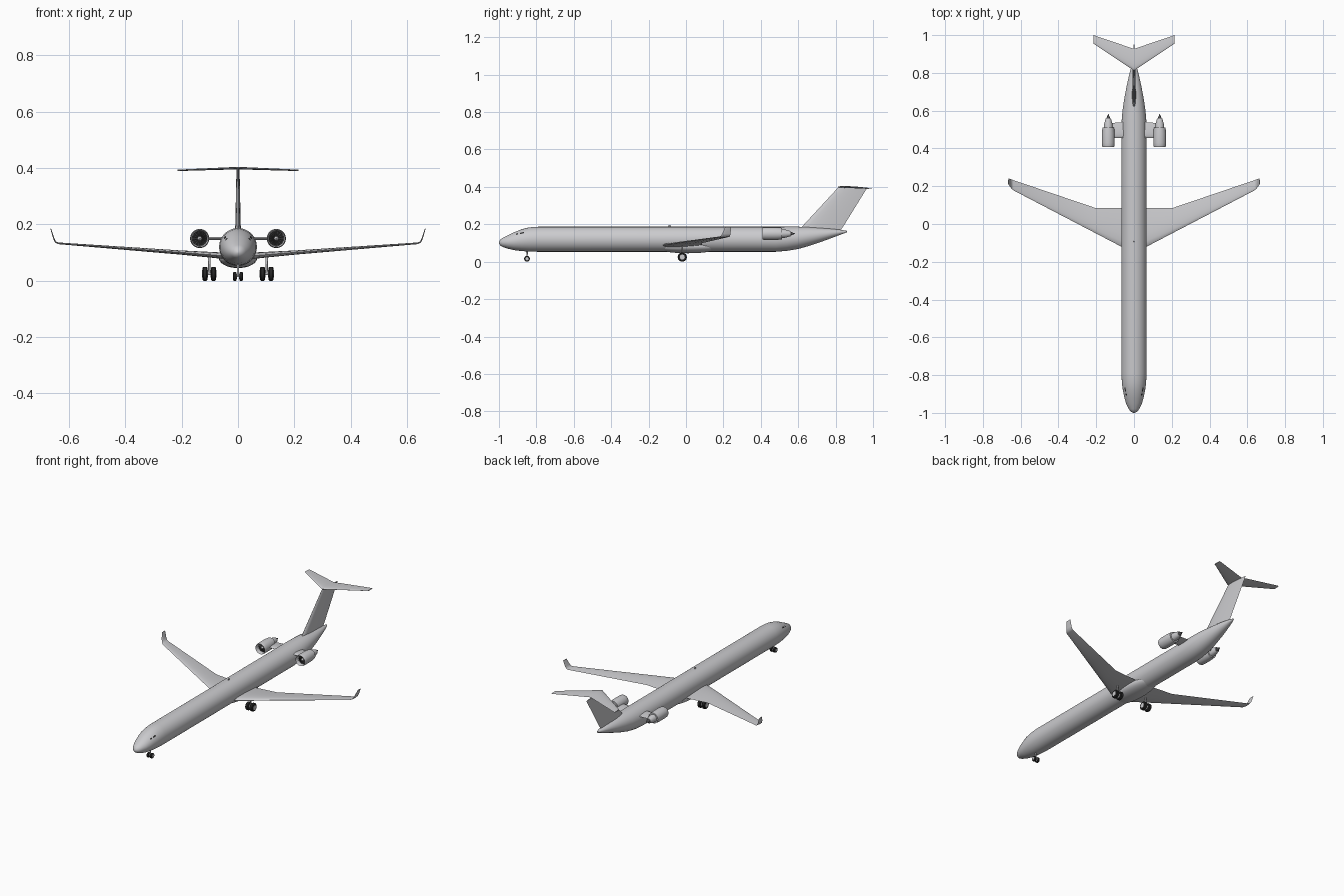
import bpy, bmesh, math
from mathutils import Vector

cube = bpy.data.objects.get("Cube")
if cube:
    bpy.data.objects.remove(cube, do_unlink=True)


def material(name, *rgb):
    m = bpy.data.materials.new(name)
    m.use_nodes = True
    m.diffuse_color = (*rgb, 1)
    m.node_tree.nodes["Principled BSDF"].inputs["Base Color"].default_value = (*rgb, 1)
    return m


GREY = material("body grey", 0.60, 0.60, 0.62)
BLACK = material("tyre black", 0.02, 0.02, 0.02)
DARK = material("dark metal", 0.08, 0.08, 0.085)


def finish(name, bm, mat, mirror=False, angle=35):
    bmesh.ops.recalc_face_normals(bm, faces=bm.faces)
    me = bpy.data.meshes.new(name)
    bm.to_mesh(me)
    bm.free()
    me.materials.append(mat)
    me.shade_smooth()
    me.set_sharp_from_angle(angle=math.radians(angle))
    ob = bpy.data.objects.new(name, me)
    bpy.context.collection.objects.link(ob)
    if mirror:
        mod = ob.modifiers.new("mirror", 'MIRROR')
        mod.merge_threshold = 0.0005
    return ob


def loft(bm, rings, cap_start=True, cap_end=True):
    loops = [[bm.verts.new(p) for p in ring] for ring in rings]
    n = len(loops[0])
    for a, b in zip(loops, loops[1:]):
        for i in range(n):
            bm.faces.new((a[i], a[(i + 1) % n], b[(i + 1) % n], b[i]))
    if cap_start:
        bm.faces.new(loops[0])
    if cap_end:
        bm.faces.new(loops[-1])


def circle(axis, centre, along, r, n):
    pts = []
    for i in range(n):
        t = math.tau * i / n
        c, s = r * math.cos(t), r * math.sin(t)
        local = {'X': (along, c, s), 'Y': (c, along, s), 'Z': (c, s, along)}[axis]
        pts.append(Vector(centre) + Vector(local))
    return pts


# Turned part: profile is a list of (distance along axis, radius)
def turned(name, axis, centre, profile, mat, mirror=True, n=24):
    bm = bmesh.new()
    loft(bm, [circle(axis, centre, a, r, n) for a, r in profile])
    return finish(name, bm, mat, mirror)


# Wing-like part: stations are (leading edge, trailing edge, thickness, up direction)
def airfoil(name, stations, mat, mirror, cap_start):
    steps = [(1 - math.cos(math.pi * i / 8)) / 2 for i in range(9)]
    half = [(u, 1.48 * math.sqrt(u) - 0.63 * u - 1.76 * u**2 + 1.42 * u**3 - 0.51 * u**4)
            for u in steps]
    section = [(u, h) for u, h in half] + [(u, -h) for u, h in half[-2:0:-1]]
    rings = []
    for le, te, thick, up in stations:
        le, te, up = Vector(le), Vector(te), Vector(up).normalized()
        rings.append([le.lerp(te, u) + up * h * thick for u, h in section])
    bm = bmesh.new()
    loft(bm, rings, cap_start)
    return finish(name, bm, mat, mirror, 50)


# Fuselage: (y, half width, bottom z, top z)
HULL = [(-1.0, .003, .098, .104), (-.993, .017, .086, .118), (-.98, .028, .079, .127),
        (-.95, .042, .069, .142), (-.92, .051, .062, .157), (-.88, .059, .057, .173),
        (-.84, .064, .054, .183), (-.79, .067, .053, .187), (.48, .067, .053, .187),
        (.54, .066, .058, .187), (.60, .061, .068, .187), (.66, .052, .085, .185),
        (.72, .041, .105, .181), (.78, .028, .127, .176), (.83, .015, .146, .170),
        (.86, .004, .157, .165)]


def hull_point(y, angle, lift=0):
    for a, b in zip(HULL, HULL[1:]):
        if a[0] <= y <= b[0]:
            t = (y - a[0]) / (b[0] - a[0])
            w, lo, hi = (p + (q - p) * t for p, q in zip(a[1:], b[1:]))
            return Vector(((w + lift) * math.cos(angle), y,
                           (lo + hi) / 2 + ((hi - lo) / 2 + lift) * math.sin(angle)))


bm = bmesh.new()
loft(bm, [[hull_point(s[0], math.tau * i / 48) for i in range(48)] for s in HULL])
finish("fuselage", bm, GREY)

# Cockpit windows
bm = bmesh.new()
for y0, y1, low, high in [(-.908, -.897, 38, 47), (-.888, -.866, 36, 44)]:
    corners = [(y0, low), (y1, low), (y1, high), (y0, high)]
    bm.faces.new([bm.verts.new(hull_point(y, math.radians(a), .0015)) for y, a in corners])
finish("cockpit_windows", bm, BLACK, True)

# Belly fairing
bm = bmesh.new()
bmesh.ops.create_uvsphere(bm, u_segments=32, v_segments=16, radius=1)
for v in bm.verts:
    v.co = Vector((v.co.x * .068, v.co.y * .18 + .01, v.co.z * .036 + .081))
finish("belly_fairing", bm, GREY, angle=60)

# Wings with upturned tips
UP = (0, 0, 1)
airfoil("wings", [
    ((0, -.155, .084), (0, .085, .084), .024, UP),
    ((.067, -.12, .090), (.067, .085, .090), .022, UP),
    ((.205, -.048, .101), (.205, .085, .099), .015, UP),
    ((.638, .178, .133), (.638, .232, .133), .006, UP),
    ((.648, .187, .138), (.648, .236, .138), .005, (-1, 0, 1)),
    ((.654, .194, .150), (.654, .238, .150), .004, (-1, 0, .3)),
    ((.665, .210, .186), (.665, .242, .186), .003, (-1, 0, .3))], GREY, True, False)

# Tail fin and high tailplane
SIDE = (1, 0, 0)
airfoil("tail_fin", [
    ((0, .585, .15), (0, .815, .15), .022, SIDE),
    ((0, .62, .187), (0, .84, .187), .020, SIDE),
    ((0, .815, .398), (0, .967, .392), .011, SIDE)], GREY, False, True)
airfoil("tailplane", [
    ((0, .812, .400), (0, .927, .400), .009, UP),
    ((.215, .955, .392), (.215, 1.0, .392), .005, UP)], GREY, True, False)

# Engines: nacelle with open intake, core, exhaust cone, fan and spinner
ENGINE = (.136, 0, .15)
turned("engine_nacelles", 'Y', ENGINE,
       [(.44, .025), (.42, .027), (.412, .029), (.408, .031), (.412, .0325), (.43, .034),
        (.48, .034), (.512, .031), (.512, .024)], GREY, n=32)
turned("engine_cores", 'Y', ENGINE, [(.50, .024), (.53, .022), (.558, .014)], GREY)
turned("exhaust_cones", 'Y', ENGINE, [(.55, .011), (.56, .010), (.582, .001)], DARK)
turned("fan_discs", 'Y', ENGINE, [(.432, .0275), (.436, .0275)], BLACK)
turned("fan_spinners", 'Y', ENGINE, [(.420, .001), (.424, .005), (.433, .008)], GREY)
bm = bmesh.new()
for i in range(14):
    def blade(r, t, y):
        a = math.tau * i / 14 + t
        return bm.verts.new((ENGINE[0] + r * math.cos(a), y, ENGINE[2] + r * math.sin(a)))
    bm.faces.new((blade(.007, -.12, .429), blade(.026, -.08, .428),
                  blade(.026, .08, .431), blade(.007, .12, .431)))
finish("fan_blades", bm, DARK, True)
airfoil("engine_pylons", [
    ((.05, .455, .15), (.05, .54, .15), .012, UP),
    ((.115, .455, .15), (.115, .535, .15), .012, UP)], GREY, True, True)


# Landing gear: twin wheels on an axle below a strut
def gear(label, x, y, r, spread, width, top, mirror_x):
    for side in (-1, 1):
        c = (x + side * spread, y, r)
        w = width / 2
        tag = "inner" if side < 0 else "outer"
        if not mirror_x and side < 0:
            continue
        turned(f"{label}_{tag}_tyres", 'X', c,
               [(-w, r * .6), (-w, r * .85), (-w * .6, r), (w * .6, r), (w, r * .85),
                (w, r * .6)], BLACK)
        turned(f"{label}_{tag}_hubs", 'X', c, [(-w - .001, r * .55), (w + .001, r * .55)], GREY)
    turned(f"{label}_axle", 'X', (x, y, r), [(-spread, r * .16), (spread, r * .16)],
           GREY, mirror_x, 12)
    turned(f"{label}_strut", 'Z', (x, y, 0), [(r, .0035), (top, .0045)], GREY, mirror_x, 12)


gear("main_gear", .102, -.02, .0245, .015, .019, .095, True)
gear("nose_gear", 0, -.85, .0155, .011, .013, .07, False)

# Small roof aerial
airfoil("roof_aerial", [
    ((0, -.10, .185), (0, -.08, .185), .003, SIDE),
    ((0, -.092, .196), (0, -.082, .196), .002, SIDE)], GREY, False, True)
